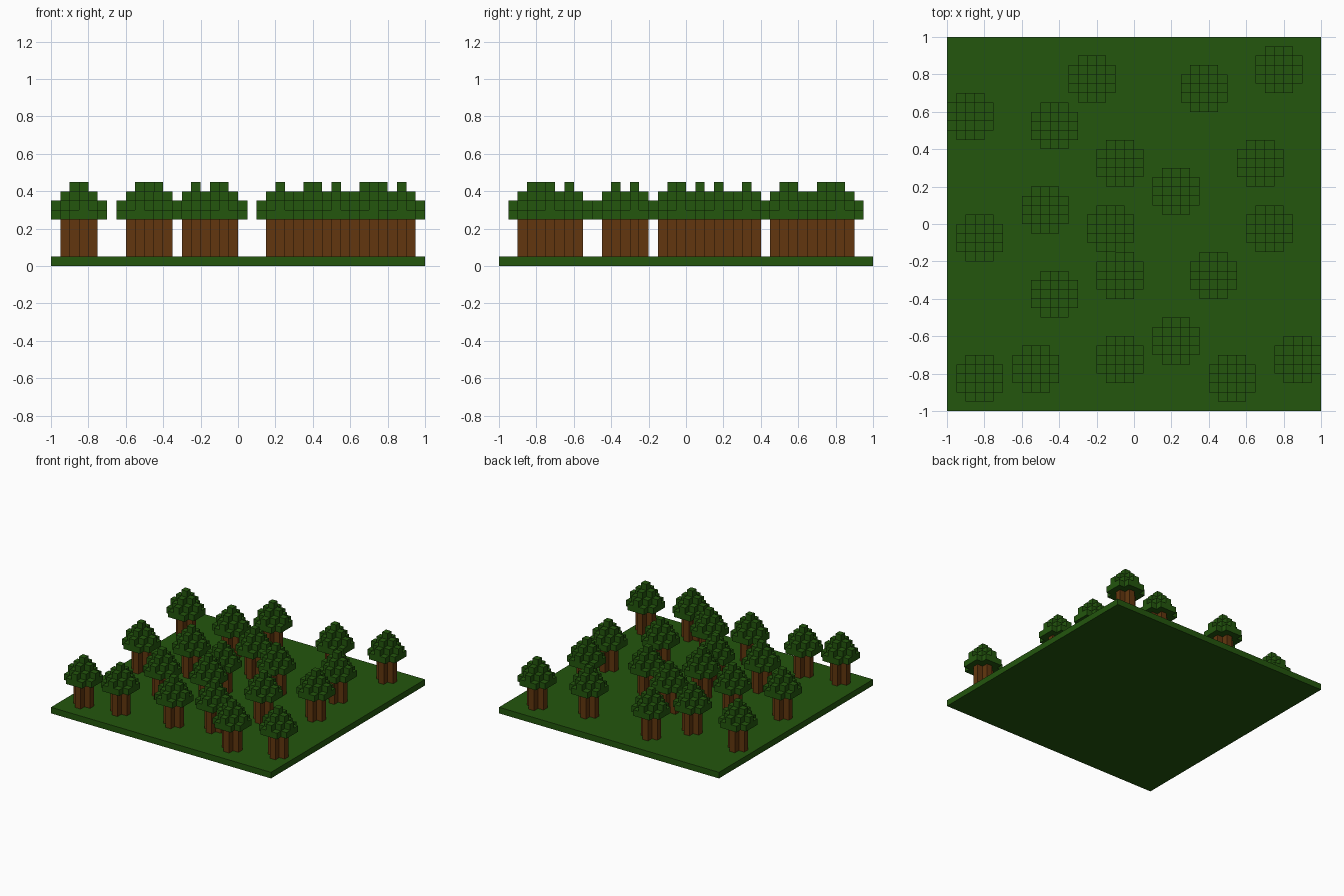
import bpy, bmesh
from mathutils import Vector

if "Cube" in bpy.data.objects:
    bpy.data.objects.remove(bpy.data.objects["Cube"], do_unlink=True)

U = 0.05  # one block


def material(name, rgb):
    m = bpy.data.materials.new(name)
    m.use_nodes = True
    col = (*rgb, 1.0)
    m.diffuse_color = col
    bsdf = next(n for n in m.node_tree.nodes if n.type == 'BSDF_PRINCIPLED')
    bsdf.inputs["Base Color"].default_value = col
    bsdf.inputs["Roughness"].default_value = 0.9
    return m


green = material("leaf_green", (0.0168, 0.093, 0.004))
brown = material("bark_brown", (0.122, 0.037, 0.0044))


def block_mesh(name, cells, size, mat):
    """Outer skin of a set of grid cells; cell (0, 0, 0) sits centred on the origin in x and y."""
    bm = bmesh.new()
    for cell in cells:
        for axis in range(3):
            for sign in (-1, 1):
                near = list(cell)
                near[axis] += sign
                if tuple(near) in cells:
                    continue
                n, a, b = Vector(), Vector(), Vector()
                n[axis] = sign * 0.5
                a[(axis + 1) % 3] = 0.5
                b[(axis + 2) % 3] = 0.5 * sign
                mid = Vector(cell) + Vector((0, 0, 0.5)) + n
                corners = [mid - a - b, mid + a - b, mid + a + b, mid - a + b]
                bm.faces.new([bm.verts.new([c * s for c, s in zip(p, size)]) for p in corners])
    bmesh.ops.remove_doubles(bm, verts=bm.verts, dist=1e-4)
    mesh = bpy.data.meshes.new(name)
    bm.to_mesh(mesh)
    bm.free()
    mesh.materials.append(mat)
    return mesh


def place(name, mesh, loc):
    ob = bpy.data.objects.new(name, mesh)
    ob.location = loc
    bpy.context.collection.objects.link(ob)
    return ob


# Ground slab
place("ground", block_mesh("ground", {(0, 0, 0)}, (2, 2, U), green), (0, 0, 0))

# Trunk: plus-shaped column, four blocks tall
R = range(-2, 3)
plus = {(x, y, 0) for x in R for y in R if abs(x) + abs(y) <= 1}
trunk = block_mesh("trunk", plus, (U, U, 4 * U), brown)

# Canopy: stepped pyramid, each column one block lower per step from the middle
steps = {(x, y, z) for x in R for y in R for z in range(4 - abs(x) - abs(y))}
canopy = block_mesh("canopy", steps, (U, U, U), green)

# Tree centres
trees = [
    (-0.875, 0.575), (-0.225, 0.775), (-0.425, 0.525), (0.375, 0.725),
    (0.775, 0.825), (-0.075, 0.325), (0.675, 0.325), (0.225, 0.175),
    (-0.475, 0.075), (-0.125, -0.025), (0.725, -0.025), (-0.825, -0.075),
    (-0.075, -0.275), (0.425, -0.275), (-0.425, -0.375), (0.225, -0.625),
    (-0.825, -0.825), (-0.525, -0.775), (-0.075, -0.725), (0.525, -0.825),
    (0.875, -0.725),
]
for i, (x, y) in enumerate(trees, 1):
    place(f"trunk_{i}", trunk, (x, y, U))
    place(f"canopy_{i}", canopy, (x, y, 5 * U))
